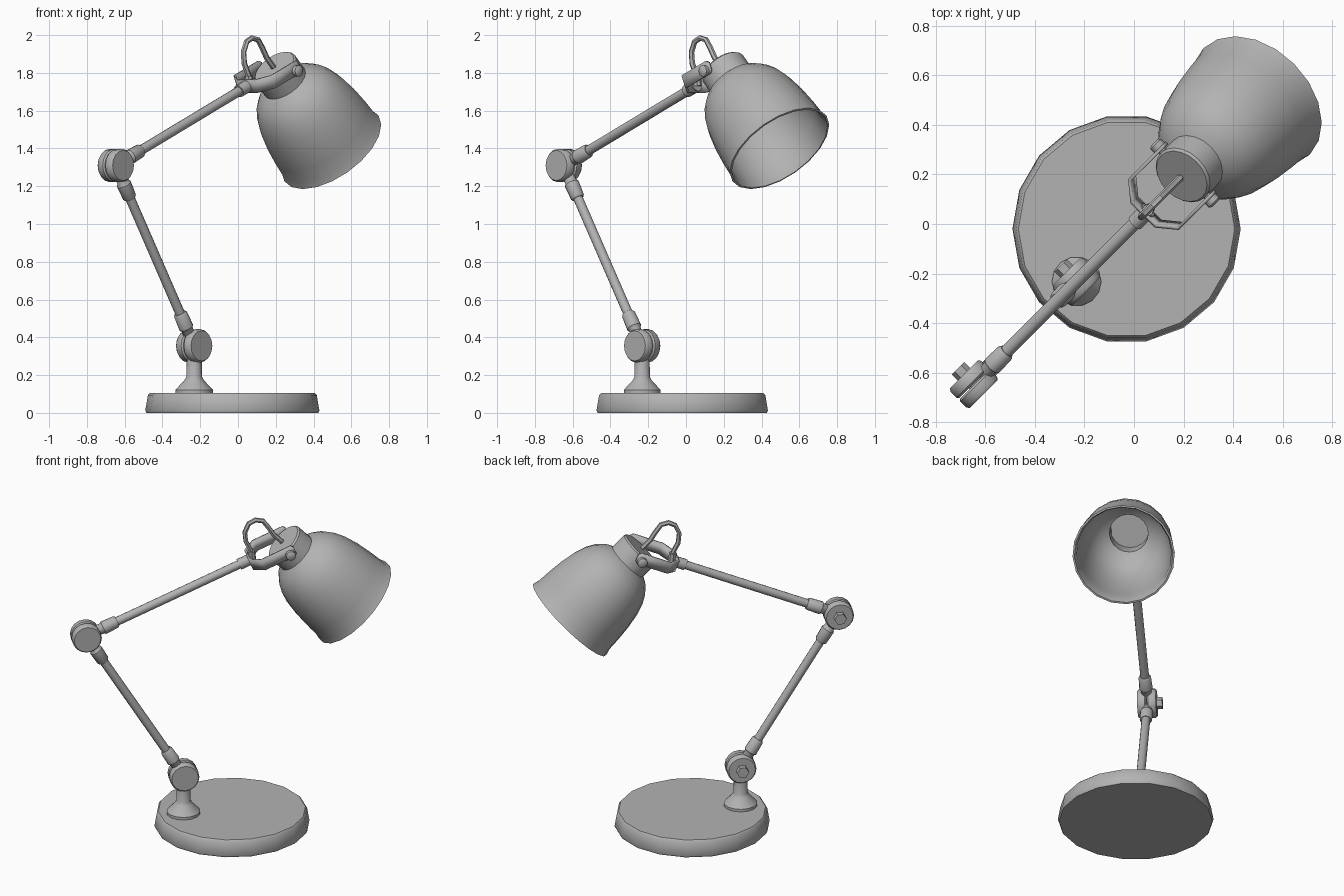
import bpy, bmesh, math
from mathutils import Vector

cube = bpy.data.objects.get("Cube")
if cube:
    bpy.data.objects.remove(cube, do_unlink=True)

# One painted metal colour for the whole lamp
grey = bpy.data.materials.new("grey_metal")
grey.use_nodes = True
colour = (0.45, 0.45, 0.45, 1)
grey.diffuse_color = colour
grey.node_tree.nodes["Principled BSDF"].inputs["Base Color"].default_value = colour

H = math.sqrt(0.5)
SIDE = Vector((H, -H, 0))      # across the lamp, along the hinge axes
UP = Vector((0, 0, 1))
parts = []


def place(s, z, n=0):
    """Point in the diagonal plane of the lamp: s along, n across, z up."""
    return Vector((H * (s + n), H * (s - n), z))


def add_mesh(name, bm):
    bmesh.ops.recalc_face_normals(bm, faces=bm.faces)
    mesh = bpy.data.meshes.new(name)
    bm.to_mesh(mesh)
    bm.free()
    mesh.materials.append(grey)
    obj = bpy.data.objects.new(name, mesh)
    bpy.context.collection.objects.link(obj)
    parts.append(obj)
    return obj


def lathe(name, profile, origin, axis=UP, sides=14):
    """Spin (radius, height) points round an axis."""
    bm = bmesh.new()
    verts = [bm.verts.new((r, 0, h)) for r, h in profile]
    edges = [bm.edges.new(pair) for pair in zip(verts, verts[1:])]
    bmesh.ops.spin(bm, geom=verts + edges, cent=(0, 0, 0), axis=(0, 0, 1),
                   angle=2 * math.pi, steps=sides, use_merge=True)
    bmesh.ops.remove_doubles(bm, verts=bm.verts, dist=0.0002)
    obj = add_mesh(name, bm)
    obj.rotation_mode = 'QUATERNION'
    obj.rotation_quaternion = Vector(axis).to_track_quat('Z', 'Y')
    obj.location = origin
    return obj


def rod(name, start, end, radius, sides=12):
    length = (end - start).length
    return lathe(name, [(0, 0), (radius, 0), (radius, length), (0, length)],
                 start, end - start, sides)


# Base plate and flared post
lathe("base", [(0, 0), (0.455, 0), (0.461, 0.012), (0.447, 0.094), (0.437, 0.105), (0, 0.105)],
      (-0.03, -0.02, 0), sides=18)
low, high, tip = place(-0.328, 0.355), place(-0.915, 1.31), place(0.07, 1.73)
lathe("post", [(0, 0.1), (0.1, 0.1), (0.1, 0.122), (0.052, 0.172), (0.042, 0.19), (0.04, 0.3), (0, 0.3)],
      (low.x, low.y, 0))

# Hinges: two round cheeks and a hexagonal nut
cheek = [(0, 0.002), (0.08, 0.002), (0.088, 0.01), (0.088, 0.045), (0.08, 0.056), (0, 0.056)]
for label, centre in (("lower", low), ("upper", high)):
    lathe(label + "_hinge_front", cheek, centre, SIDE, 16)
    lathe(label + "_hinge_back", cheek, centre, -SIDE, 16)
    rod(label + "_hinge_nut", centre - SIDE * 0.05, centre - SIDE * 0.09, 0.036, 6)


# Arms with collars where they meet the hinges
def collar(name, start, direction):
    lathe(name, [(0, 0), (0.032, 0), (0.032, 0.105), (0.04, 0.115), (0.037, 0.195),
                 (0.03, 0.205), (0, 0.205)], start, direction, 12)


lower_dir = (high - low).normalized()
arm_dir = (tip - high).normalized()
rod("lower_arm", low, high, 0.026)
rod("upper_arm", high, tip, 0.026)
collar("lower_arm_bottom_collar", low, lower_dir)
collar("lower_arm_top_collar", high, -lower_dir)
collar("upper_arm_collar", high, arm_dir)
rod("upper_arm_end_collar", tip - arm_dir * 0.07, tip + arm_dir * 0.012, 0.034)

# Bent strap that carries the shade
strap_up = SIDE.cross(arm_dir).normalized()
if strap_up.z < 0:
    strap_up = -strap_up
half = [(0, 0.068), (0.062, 0.138), (0.255, 0.138), (0.27, 0.138)]
path = [(e, -n) for e, n in reversed(half)] + half
bm = bmesh.new()
rows = []
for i, (e, n) in enumerate(path):
    h = 0.022 if i in (0, len(path) - 1) else 0.036
    mid = tip + arm_dir * e + SIDE * n
    rows.append([bm.verts.new(mid + strap_up * k) for k in (-h, h)])
for a, b in zip(rows, rows[1:]):
    bm.faces.new((a[0], b[0], b[1], a[1]))
strap = add_mesh("shade_bracket", bm)
solid = strap.modifiers.new("thickness", 'SOLIDIFY')
solid.thickness = 0.014
solid.offset = 0

# Shade: double-walled bell with a neck and a slight lip
pivot = place(0.29, 1.81)
shade_dir = place(1, -1).normalized()
outer = [(0, -0.025), (0.118, -0.025), (0.127, -0.015), (0.127, 0.085), (0.17, 0.11), (0.212, 0.155),
         (0.24, 0.205), (0.262, 0.27), (0.279, 0.36), (0.289, 0.46), (0.293, 0.54), (0.304, 0.58)]
inner = [(r - 0.012, h + 0.008) for r, h in reversed(outer[2:-1])]
lathe("shade", outer + [(0.293, 0.582)] + inner + [(0, -0.007)], pivot, shade_dir, 20)

# Pivot screws on both ends of the strap
for label, sign in (("front", 1), ("back", -1)):
    rod(label + "_pivot_stem", pivot + SIDE * sign * 0.11, pivot + SIDE * sign * 0.15, 0.018, 8)
    lathe(label + "_pivot_screw", [(0, 0), (0.03, 0), (0.03, 0.022), (0.018, 0.03), (0, 0.03)],
          pivot + SIDE * sign * 0.145, SIDE * sign, 10)

# Cable looping from the arm to the neck
curve = bpy.data.curves.new("cable_path", 'CURVE')
curve.dimensions = '3D'
curve.bevel_depth = 0.015
curve.bevel_resolution = 1
curve.use_fill_caps = True
loop = [(0.085, 1.73), (0.077, 1.79), (0.047, 1.85), (0.041, 1.91), (0.065, 1.965),
        (0.105, 1.985), (0.15, 1.975), (0.18, 1.935), (0.215, 1.88), (0.265, 1.83)]
spline = curve.splines.new('POLY')
spline.points.add(len(loop) - 1)
for point, (s, z) in zip(spline.points, loop):
    point.co = (*place(s, z), 1)
helper = bpy.data.objects.new("cable_path", curve)
bpy.context.collection.objects.link(helper)
bpy.context.view_layer.update()
mesh = bpy.data.meshes.new_from_object(
    helper.evaluated_get(bpy.context.evaluated_depsgraph_get()))
bpy.data.objects.remove(helper, do_unlink=True)
bm = bmesh.new()
bm.from_mesh(mesh)
add_mesh("cable", bm)
rod("cable_socket", place(0.085, 1.73), place(0.078, 1.785), 0.024, 8)

# Smooth shading with sharp edges kept
bpy.ops.object.select_all(action='DESELECT')
for obj in parts:
    obj.select_set(True)
bpy.context.view_layer.objects.active = parts[0]
bpy.ops.object.shade_smooth_by_angle(angle=math.radians(38))
